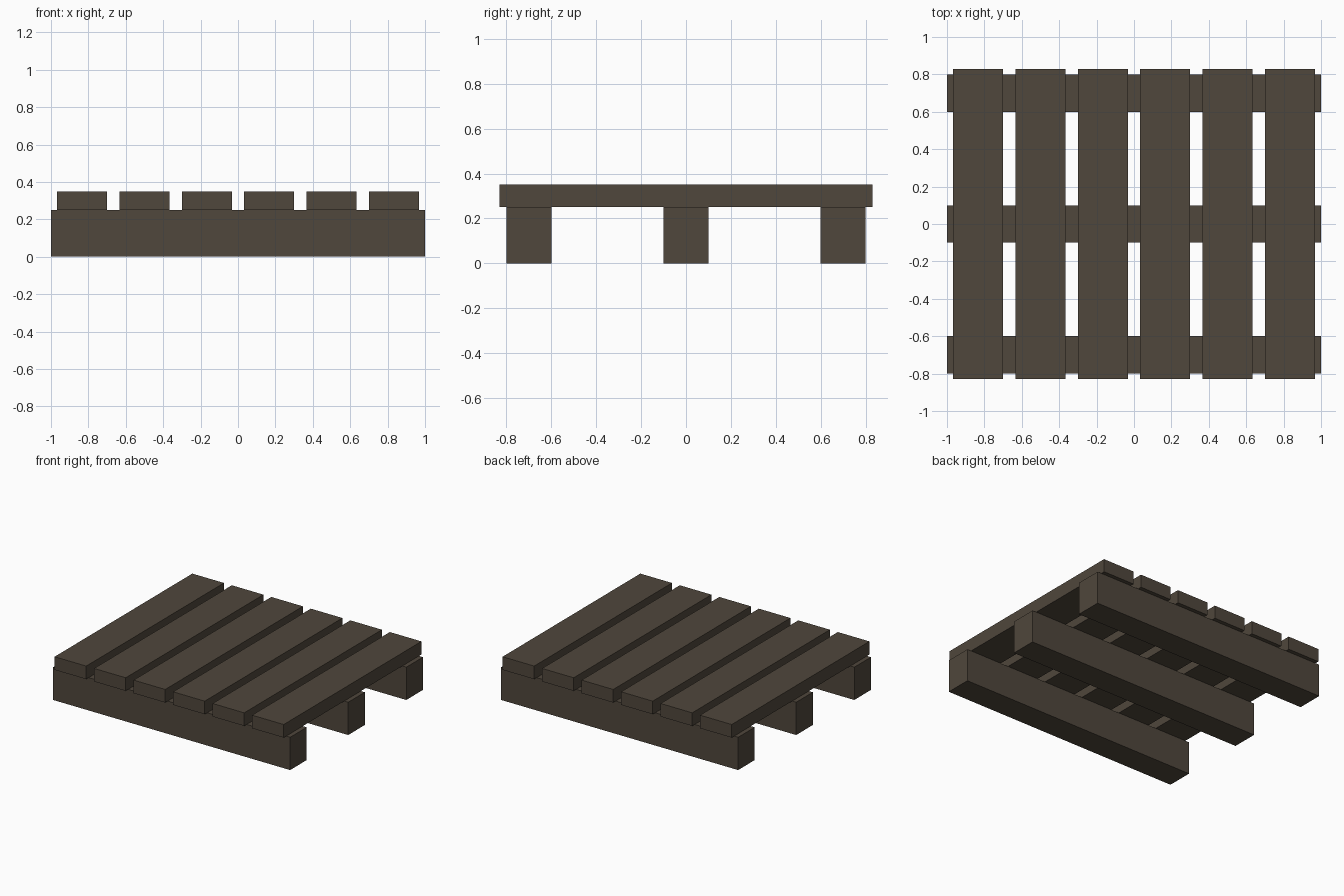
import bpy

cube = bpy.data.objects.get("Cube")
if cube:
    bpy.data.objects.remove(cube, do_unlink=True)

# Dark weathered wood
wood = bpy.data.materials.new("dark_wood")
wood.use_nodes = True
colour = (0.08, 0.063, 0.045, 1)
wood.diffuse_color = colour
shader = next(n for n in wood.node_tree.nodes if n.type == 'BSDF_PRINCIPLED')
shader.inputs["Base Color"].default_value = colour
shader.inputs["Roughness"].default_value = 0.9


def board(name, centre, size):
    """Add a flat-faced wooden board."""
    bpy.ops.mesh.primitive_cube_add(size=1, location=centre)
    obj = bpy.context.object
    obj.name = name
    obj.scale = size
    bpy.ops.object.transform_apply(location=False, rotation=False, scale=True)
    obj.data.materials.append(wood)


BEAM_HEIGHT = 0.25
SLAT_HEIGHT = 0.1
SLAT_COUNT = 6
pitch = 2 / SLAT_COUNT

# Three supporting beams running side to side
for name, y in (("front_beam", -0.7), ("middle_beam", 0), ("back_beam", 0.7)):
    board(name, (0, y, BEAM_HEIGHT / 2), (2, 0.2, BEAM_HEIGHT))

# Deck slats running front to back
for i in range(SLAT_COUNT):
    x = (i + 0.5) * pitch - 1
    board(f"deck_slat_{i + 1}", (x, 0, BEAM_HEIGHT + SLAT_HEIGHT / 2),
          (pitch * 0.8, 1.66, SLAT_HEIGHT))
